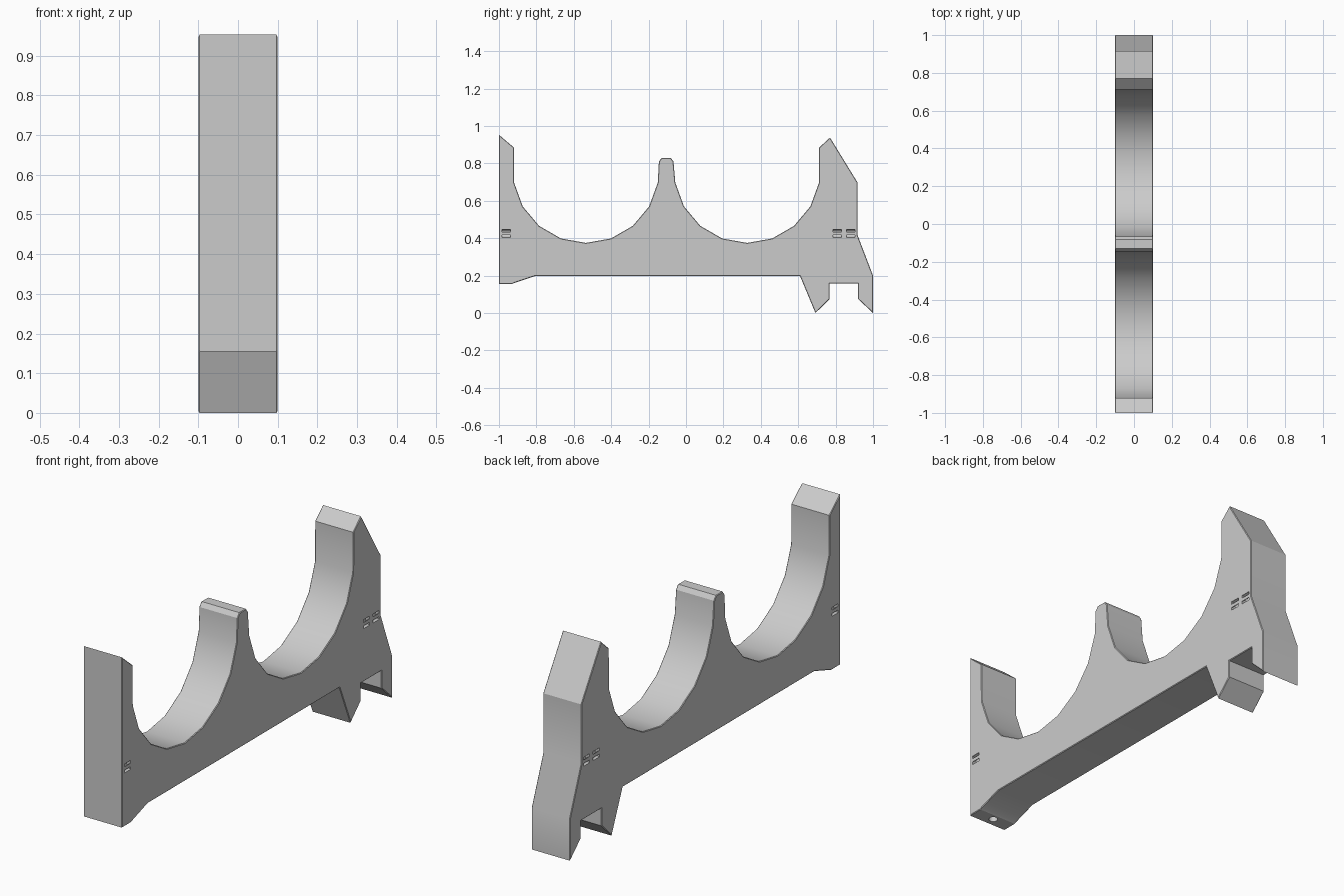
import bpy, bmesh
from math import sin, cos, radians, pi
from mathutils import Matrix

if "Cube" in bpy.data.objects:
    bpy.data.objects.remove(bpy.data.objects["Cube"])

HALF = 0.1       # half thickness of the bracket
EDGE = 0.003     # tiny chamfer along both side outlines


def cradle(cy, cz=0.765, r=0.39):
    """Faceted round cradle, from its -y lip to its +y lip."""
    return [(cy + r * sin(radians(a)), cz - r * cos(radians(a)))
            for a in range(-80, 81, 20)]


def new_object(name, bm):
    bmesh.ops.recalc_face_normals(bm, faces=bm.faces[:])
    me = bpy.data.meshes.new(name)
    bm.to_mesh(me)
    bm.free()
    ob = bpy.data.objects.new(name, me)
    bpy.context.collection.objects.link(ob)
    return ob


# Side outline (y, z)
outline = [(-1, 0.953), (-0.92, 0.885)]
outline += cradle(-0.535)
outline += [(-0.145, 0.81), (-0.13, 0.83), (-0.082, 0.83), (-0.067, 0.81)]
outline += cradle(0.327)
outline += [(0.712, 0.885), (0.77, 0.938), (0.916, 0.70), (0.916, 0.42),
            (1, 0.2), (1, 0), (0.92, 0.075), (0.92, 0.157), (0.768, 0.157),
            (0.768, 0.075), (0.692, 0), (0.61, 0.197), (-0.81, 0.197),
            (-0.92, 0.16), (-0.93, 0.155), (-1, 0.155)]

# Bracket body: outline extruded across x
bm = bmesh.new()
cap = bm.faces.new([bm.verts.new((-HALF, y, z)) for y, z in outline])
ext = bmesh.ops.extrude_face_region(bm, geom=[cap], use_keep_orig=True)
bmesh.ops.translate(bm, vec=(2 * HALF, 0, 0),
                    verts=[v for v in ext['geom'] if isinstance(v, bmesh.types.BMVert)])
bmesh.ops.recalc_face_normals(bm, faces=bm.faces[:])
rims = [e for e in bm.edges if abs(e.verts[0].co.x - e.verts[1].co.x) < 1e-6]
bmesh.ops.bevel(bm, geom=rims, offset=EDGE, segments=1, affect='EDGES')
body = new_object("rack_bracket", bm)

# Cutter: curved tie tunnels in both sides, plus a screw hole under the foot
bm = bmesh.new()
N, R_IN, R_OUT, W = 16, 0.008, 0.021, 0.023
for side in (-1, 1):
    for cy in (-0.96, 0.808, 0.88):
        rings = []
        for y in (cy - W, cy + W):
            for r in (R_IN, R_OUT):
                rings.append([bm.verts.new((side * HALF + r * cos(2 * pi * i / N), y,
                                            0.426 + r * sin(2 * pi * i / N)))
                              for i in range(N)])
        a, b, c, d = rings
        for p, q in ((a, b), (b, d), (d, c), (c, a)):
            for i in range(N):
                j = (i + 1) % N
                bm.faces.new((p[i], p[j], q[j], q[i]))
bmesh.ops.create_cone(bm, cap_ends=True, segments=16, radius1=0.02, radius2=0.02,
                      depth=0.12, matrix=Matrix.Translation((0, -0.96, 0.155)))
cutter = new_object("tunnel_cutter", bm)
cutter.hide_render = True
cutter.hide_viewport = False
cutter.display_type = 'WIRE'

# Apply the cut, then drop the helper
mod = body.modifiers.new("tunnels", 'BOOLEAN')
mod.operation = 'DIFFERENCE'
mod.solver = 'EXACT'
mod.object = cutter
bpy.context.view_layer.objects.active = body
body.select_set(True)
bpy.ops.object.modifier_apply(modifier=mod.name)
bpy.data.objects.remove(cutter)

# Smooth cradles, sharp corners
bpy.ops.object.shade_smooth_by_angle(angle=radians(25))
